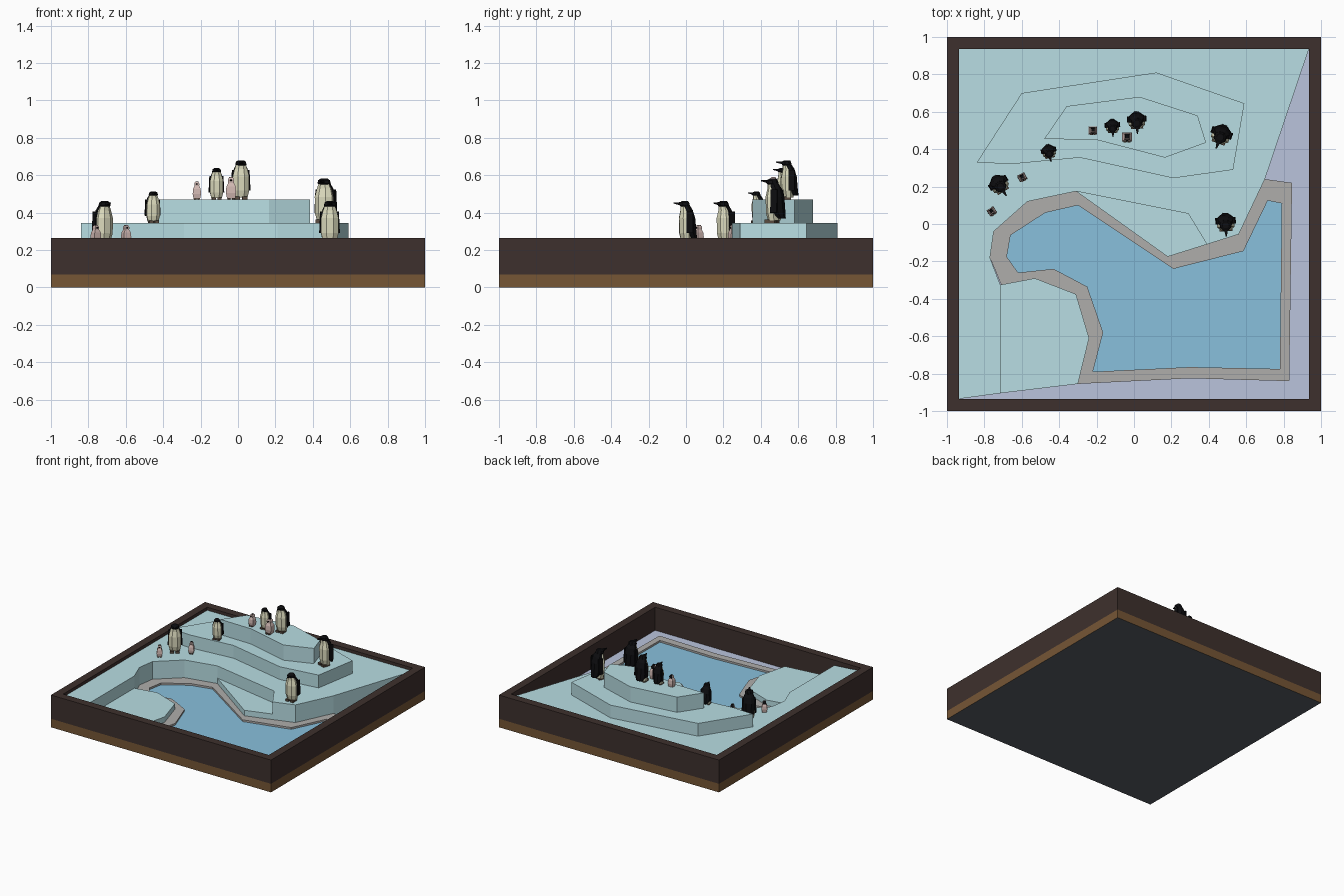
import bpy, bmesh, math
from mathutils import Matrix, Vector

if "Cube" in bpy.data.objects:
    bpy.data.objects.remove(bpy.data.objects["Cube"])


def mat(name, r, g, b):
    m = bpy.data.materials.new(name)
    m.diffuse_color = (r, g, b, 1)
    m.use_nodes = True
    m.node_tree.nodes["Principled BSDF"].inputs["Base Color"].default_value = m.diffuse_color
    return m


SNOW = mat("snow", .48, .73, .77)
FRAME = mat("dark_frame", .048, .03, .026)
WOOD = mat("wood", .18, .093, .036)
UNDER = mat("underside", .1, .11, .13)
FLOOR = mat("pale_floor", .49, .55, .72)
WATER = mat("water", .25, .53, .72)
STONE = mat("stone", .43, .42, .41)
BLACK = mat("black_feather", .004, .004, .005)
CREAM = mat("cream_feather", .73, .72, .52)
PINK = mat("chick_down", .64, .48, .45)
FOOT = mat("foot", .1, .07, .05)


def finish(bm, name, material, xf=Matrix()):
    bmesh.ops.recalc_face_normals(bm, faces=bm.faces)
    me = bpy.data.meshes.new(name)
    bm.to_mesh(me)
    bm.free()
    me.materials.append(material)
    ob = bpy.data.objects.new(name, me)
    ob.matrix_world = xf
    bpy.context.collection.objects.link(ob)
    return ob


def prism(name, pts, z0, z1, material):
    """Vertical extrusion of a plan outline."""
    bm = bmesh.new()
    f = bm.faces.new([bm.verts.new((x, y, z0)) for x, y in pts])
    ext = bmesh.ops.extrude_face_region(bm, geom=[f], use_keep_orig=True)
    for v in ext["geom"]:
        if isinstance(v, bmesh.types.BMVert):
            v.co.z = z1
    return finish(bm, name, material)


def ring(name, outer, inner, z0, z1, material):
    """Closed band between two outlines with equal point counts."""
    bm = bmesh.new()
    loops = [[bm.verts.new((x, y, z)) for x, y in p]
             for p, z in ((outer, z0), (outer, z1), (inner, z1), (inner, z0))]
    n = len(outer)
    for k in range(4):
        a, b = loops[k], loops[(k + 1) % 4]
        for i in range(n):
            j = (i + 1) % n
            bm.faces.new((a[i], a[j], b[j], b[i]))
    return finish(bm, name, material)


def loft(name, rings, n, material, xf):
    """Faceted body from sections (z, y centre, half width, half depth)."""
    bm = bmesh.new()
    k = 1 / math.cos(math.pi / n)
    loops = []
    for z, yc, rx, ry in rings:
        ang = [(i + .5) * math.tau / n for i in range(n)]
        loops.append([bm.verts.new((rx * k * math.cos(a), yc + ry * k * math.sin(a), z)) for a in ang])
    for a, b in zip(loops, loops[1:]):
        for i in range(n):
            j = (i + 1) % n
            bm.faces.new((a[i], a[j], b[j], b[i]))
    bm.faces.new(loops[0])
    bm.faces.new(loops[-1])
    return finish(bm, name, material, xf)


def box(name, c, s, material, xf, tilt=0):
    bm = bmesh.new()
    bmesh.ops.create_cube(bm, size=1, matrix=Matrix.Translation(c) @ Matrix.Rotation(tilt, 4, 'Y')
                          @ Matrix.Diagonal((*s, 1)))
    return finish(bm, name, material, xf)


def square(h):
    return [(-h, -h), (h, -h), (h, h), (-h, h)]


# Tray: wooden base with grey underside, dark rim, pale floor
base = prism("base", square(1), 0, .07, WOOD)
base.data.materials.append(UNDER)
for p in base.data.polygons:
    if p.normal.z < -.5:
        p.material_index = 1
ring("rim", square(1), square(.935), .07, .265, FRAME)
prism("floor", square(.935), .068, .075, FLOOR)

# Pool with stone border
outer = [(.7, .24), (.845, .22), (.83, -.84), (.3, -.825), (-.3, -.855), (-.24, -.61), (-.31, -.375),
         (-.53, -.29), (-.71, -.325), (-.77, -.18), (-.75, -.04), (-.57, .12), (-.31, .175),
         (.18, -.175), (.56, -.055)]
inner = [(.715, .125), (.79, .11), (.78, -.775), (.3, -.765), (-.22, -.79), (-.165, -.58), (-.25, -.335),
         (-.43, -.24), (-.62, -.26), (-.68, -.175), (-.66, -.06), (-.475, .06), (-.3, .1),
         (.21, -.24), (.585, -.145)]
ring("pool_border", outer, inner, .072, .095, STONE)
prism("pool_water", inner, .072, .08, WATER)

# Snow: main bank, two low ledges, two raised tiers
prism("snow_bank", [(.935, .935), outer[0], outer[14], (.39, -.109), (.29, .055), outer[12], outer[11],
                    outer[10], outer[9], (-.715, -.325), (-.715, -.905), (-.935, -.935), (-.935, .935)],
      .072, .24, SNOW)
prism("left_ledge", [(-.715, -.905), (-.715, -.325), outer[7], outer[6], outer[5], outer[4]], .072, .14, SNOW)
prism("right_ledge", [outer[12], outer[13], (.39, -.109), (.29, .055)], .072, .14, SNOW)
prism("lower_tier", [(-.84, .33), (-.66, .32), (-.29, .355), (.21, .245), (.53, .29), (.59, .645),
                     (.12, .81), (-.6, .7)], .235, .345, SNOW)
prism("upper_tier", [(-.48, .455), (-.2, .45), (.165, .355), (.385, .435), (.34, .58), (.03, .68),
                     (-.36, .63)], .34, .47, SNOW)


def place(x, y, z, h, deg, unit):
    return (Matrix.Translation((x, y, z)) @ Matrix.Rotation(math.radians(deg), 4, 'Z')
            @ Matrix.Scale(h / unit, 4))


# Adult penguins, facing -y before turning
adults = [(.49, .005, .24, .222, 3), (.465, .475, .345, .237, -20), (.015, .55, .47, .21, 3),
          (-.115, .52, .47, .168, 3), (-.455, .385, .345, .168, 12), (-.72, .21, .24, .222, 32)]
for x, y, z, h, deg in adults:
    xf = place(x, y, z, h, deg, .22)
    loft("adult_belly", [(.012, -.003, .037, .028), (.05, -.006, .046, .034), (.13, -.008, .046, .034),
                         (.17, -.008, .036, .026), (.196, -.012, .026, .022)], 8, CREAM, xf)
    loft("adult_coat", [(.022, .036, .026, .018), (.05, .018, .042, .032), (.13, .012, .047, .031),
                        (.172, .006, .038, .024), (.195, -.006, .028, .022)], 8, BLACK, xf)
    loft("adult_head", [(.184, -.004, .024, .022), (.197, -.012, .031, .027), (.212, -.014, .027, .025),
                        (.22, -.01, .017, .016)], 8, BLACK, xf)
    loft("adult_beak", [(0, 0, .010, .008), (.035, .004, .003, .003)], 4, BLACK,
         xf @ Matrix.Translation((0, -.036, .206)) @ Matrix.Rotation(math.pi / 2, 4, 'X'))
    for s in (-1, 1):
        box("adult_flipper", (s * .047, .012, .108), (.009, .034, .115), BLACK, xf, -s * .05)
        box("adult_foot", (s * .02, -.016, .008), (.028, .055, .016), FOOT, xf)

# Chicks
chicks = [(-.22, .5, .47, .097, 0), (-.037, .465, .47, .12, 0), (-.598, .25, .24, .093, 25),
          (-.76, .067, .24, .093, 35)]
for x, y, z, h, deg in chicks:
    xf = place(x, y, z, h, deg, .1)
    loft("chick_body", [(.004, 0, .018, .017), (.03, 0, .023, .021), (.058, 0, .021, .019),
                        (.074, 0, .013, .013), (.088, 0, .014, .014), (.098, 0, .009, .009)], 4, PINK, xf)
    loft("chick_cap", [(.074, .005, .011, .011), (.09, .004, .012, .012), (.1, .002, .008, .008)], 4, BLACK, xf)
    loft("chick_beak", [(0, 0, .005, .004), (.012, 0, .001, .001)], 4, BLACK,
         xf @ Matrix.Translation((0, -.012, .086)) @ Matrix.Rotation(math.pi / 2, 4, 'X'))
    for s in (-1, 1):
        box("chick_foot", (s * .009, -.012, .004), (.012, .026, .008), FOOT, xf)
